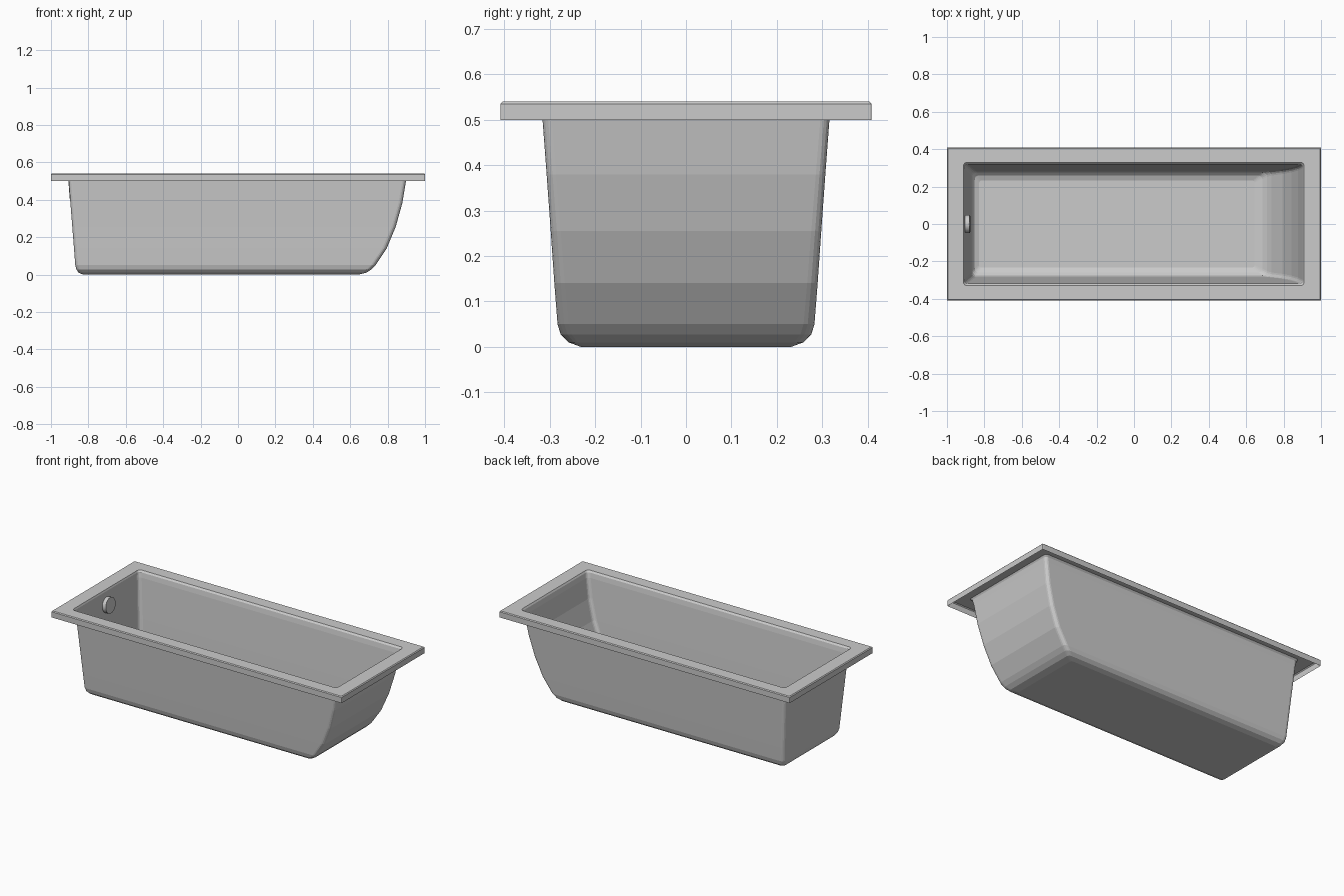
import bpy
import bmesh
from math import sin, cos, pi
from mathutils import Matrix, Vector

cube = bpy.data.objects.get("Cube")
if cube:
    bpy.data.objects.remove(cube, do_unlink=True)

enamel = bpy.data.materials.new("grey_enamel")
enamel.use_nodes = True
grey = (0.6, 0.6, 0.6, 1)
enamel.diffuse_color = grey
enamel.node_tree.nodes["Principled BSDF"].inputs["Base Color"].default_value = grey


def finish(bm, name):
    mesh = bpy.data.meshes.new(name)
    bm.to_mesh(mesh)
    bm.free()
    mesh.materials.append(enamel)
    obj = bpy.data.objects.new(name, mesh)
    bpy.context.collection.objects.link(obj)
    return obj


def rounded_ring(bm, z, left, right, half, radius, steps=4):
    """Counter-clockwise rounded rectangle of vertices at height z."""
    ring = []
    corners = [(right - radius, half - radius), (left + radius, half - radius),
               (left + radius, radius - half), (right - radius, radius - half)]
    for k, (cx, cy) in enumerate(corners):
        for s in range(steps + 1):
            a = (k + s / steps) * pi / 2
            ring.append(bm.verts.new((cx + radius * cos(a), cy + radius * sin(a), z)))
    return ring


def loft(name, sections, capped):
    """Skin a sheet through sections running from outside to inside."""
    bm = bmesh.new()
    rings = [rounded_ring(bm, *s) for s in sections]
    for outer, inner in zip(rings, rings[1:]):
        n = len(outer)
        for i in range(n):
            j = (i + 1) % n
            bm.faces.new((outer[i], outer[j], inner[j], inner[i]))
    if capped:
        bm.faces.new(rings[-1])
    return finish(bm, name)


# Rim: thin sheet with a folded-down lip, open underneath
mouth = (0.54, -0.912, 0.91, 0.33, 0.02)
loft("rim", [
    (0.50, -1.0, 1.0, 0.409, 0.004),
    (0.535, -1.0, 1.0, 0.409, 0.004),
    (0.54, -0.995, 0.995, 0.404, 0.004),
    mouth,
], False)

# Basin: tapered sheet, steep at the drain end and curved at the backrest
loft("basin", [
    mouth,
    (0.53, -0.908, 0.904, 0.321, 0.02),
    (0.50, -0.905, 0.898, 0.316, 0.02),
    (0.38, -0.896, 0.878, 0.307, 0.021),
    (0.255, -0.886, 0.843, 0.298, 0.022),
    (0.14, -0.877, 0.795, 0.290, 0.023),
    (0.05, -0.870, 0.735, 0.283, 0.024),
    (0.027, -0.864, 0.712, 0.276, 0.024),
    (0.01, -0.852, 0.686, 0.259, 0.02),
    (0.0, -0.828, 0.645, 0.232, 0.012),
], True)

# Overflow knob, standing square to the drain-end wall
bm = bmesh.new()
bmesh.ops.create_cone(bm, cap_ends=True, segments=32, radius1=0.048,
                      radius2=0.048, depth=0.026)
axis = Vector((1, 0, 0.08)).to_track_quat("Z", "Y").to_matrix().to_4x4()
bm.transform(Matrix.Translation((-0.89, 0, 0.45)) @ axis)
knob = finish(bm, "overflow_knob")
for face in knob.data.polygons:
    face.use_smooth = len(face.vertices) == 4
knob.data.set_sharp_from_angle(angle=pi / 6)
